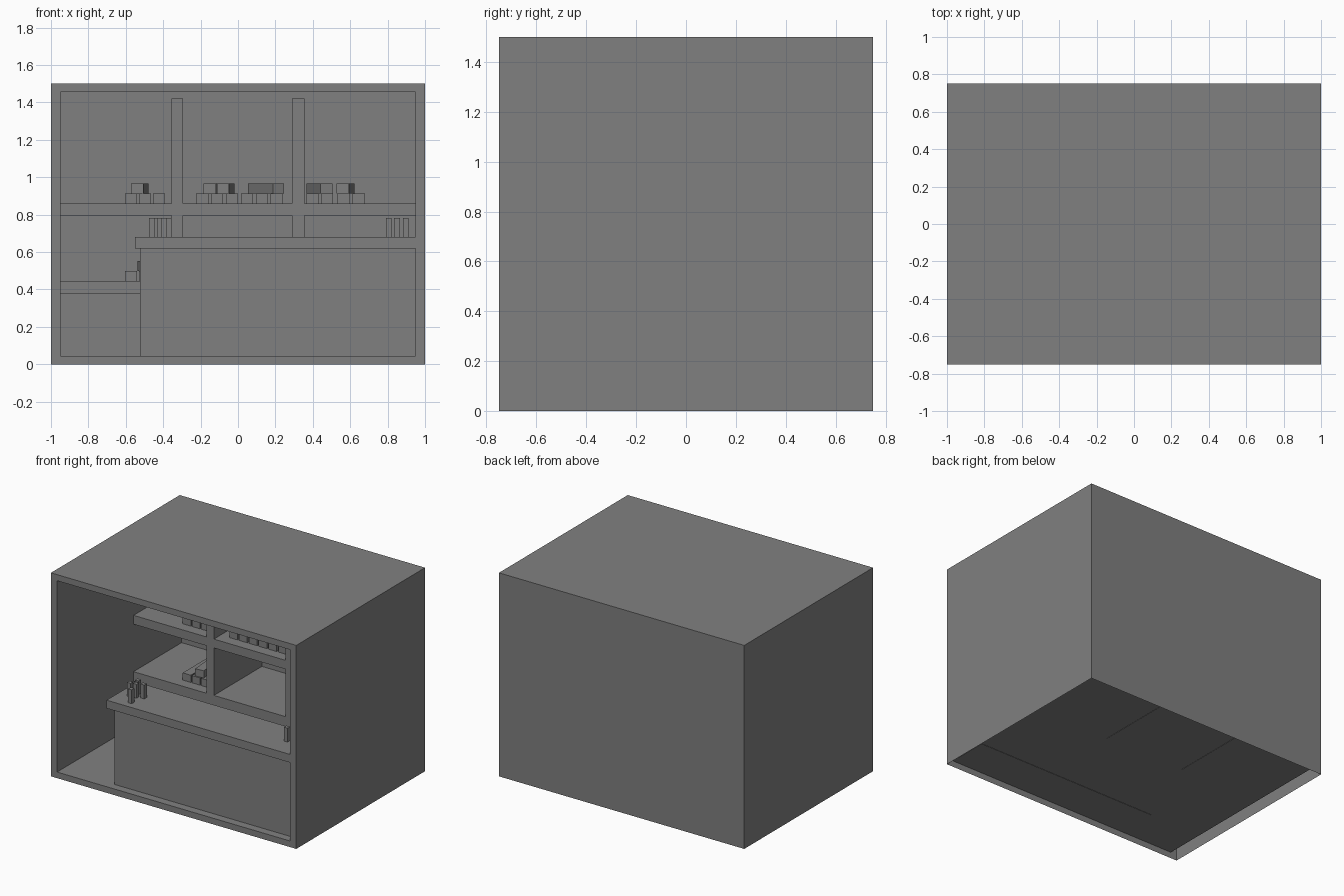
import bpy, bmesh, math
from mathutils import Matrix

if "Cube" in bpy.data.objects:
    bpy.data.objects.remove(bpy.data.objects["Cube"])

# One dark grey finish for everything
dark = bpy.data.materials.new("dark_grey")
dark.diffuse_color = (0.216, 0.216, 0.216, 1)
dark.use_nodes = True
dark.node_tree.nodes["Principled BSDF"].inputs["Base Color"].default_value = dark.diffuse_color


def finish(name, bm):
    mesh = bpy.data.meshes.new(name)
    bm.to_mesh(mesh)
    bm.free()
    mesh.materials.append(dark)
    obj = bpy.data.objects.new(name, mesh)
    bpy.context.collection.objects.link(obj)
    return obj


def box(name, x, y, z, angle=0):
    """Box from (min, max) ranges, turned about its own vertical axis."""
    bm = bmesh.new()
    bmesh.ops.create_cube(bm, size=1)
    size = [r[1] - r[0] for r in (x, y, z)]
    bmesh.ops.scale(bm, vec=size, verts=bm.verts)
    bmesh.ops.rotate(bm, matrix=Matrix.Rotation(math.radians(angle), 3, 'Z'), verts=bm.verts)
    bmesh.ops.translate(bm, vec=[(r[0] + r[1]) / 2 for r in (x, y, z)], verts=bm.verts)
    return finish(name, bm)


# Room shell: outer skin open underneath, front rim, inner lining open in front
def room():
    bm = bmesh.new()

    def rect(w, y, z0, z1):
        return [bm.verts.new(p) for p in ((-w, y, z0), (w, y, z0), (w, y, z1), (-w, y, z1))]

    rings = [rect(1, 0.75, 0, 1.5), rect(1, -0.75, 0, 1.5),
             rect(0.95, -0.75, 0.045, 1.455), rect(0.95, 0.70, 0.045, 1.455)]
    for k, (a, b) in enumerate(zip(rings, rings[1:])):
        for i in range(4):
            if k == 0 and i == 0:
                continue                      # no underside skin
            j = (i + 1) % 4
            bm.faces.new((a[i], a[j], b[j], b[i]))
    bm.faces.new(rings[0])
    bm.faces.new(rings[3])
    bmesh.ops.recalc_face_normals(bm, faces=bm.faces)
    finish("room_shell", bm)


room()
FOOT = 0.043    # standing parts are let slightly into the floor

# Bar counter
box("counter_body", (-0.525, 0.95), (-0.69, -0.45), (FOOT, 0.62))
box("counter_top", (-0.55, 0.95), (-0.745, -0.395), (0.62, 0.68))

# Back shelving: two upright dividers and two shelves in three bays
DEPTH = (0.14, 0.70)
for side, x in (("left", (-0.355, -0.295)), ("right", (0.29, 0.355))):
    box(f"divider_{side}", x, DEPTH, (FOOT, 1.42))
for level, z in (("lower", (0.375, 0.445)), ("upper", (0.795, 0.86))):
    for bay, x in enumerate(((-0.95, -0.355), (-0.295, 0.29), (0.355, 0.95))):
        box(f"{level}_shelf_{bay}", x, DEPTH, z)


# Stacked long blocks: a straight bottom row, turned blocks on top
def stack(name, z, bottoms, tops):
    w, length, h = 0.066, 0.33, 0.053
    for i, x in enumerate(bottoms):
        box(f"{name}_base_{i}", (x, x + w), (0.22, 0.22 + length), (z, z + h))
    for i, (cx, angle) in enumerate(tops):
        box(f"{name}_top_{i}", (cx - w / 2, cx + w / 2), (0.23, 0.23 + length),
            (z + h, z + 2 * h), angle)


left_bottoms = (-0.605, -0.53, -0.455)
stack("lower_left_stack", 0.445, left_bottoms, ((-0.49, 5),))
stack("upper_left_stack", 0.86, left_bottoms, ((-0.525, -5),))
stack("middle_stack", 0.86, [-0.225 + 0.08 * i for i in range(6)],
      ((-0.14, -4), (-0.066, -5), (0.15, 24)))
stack("right_stack", 0.86, (0.365, 0.443, 0.53, 0.612), ((0.435, 13), (0.575, -5)))

# Upright tumblers on the counter
tumblers = ((-0.46, -0.60), (-0.437, -0.54), (-0.418, -0.59), (-0.395, -0.68), (-0.37, -0.57),
            (0.805, -0.58), (0.85, -0.57), (0.897, -0.58))
for i, (x, y) in enumerate(tumblers):
    box(f"tumbler_{i}", (x - 0.015, x + 0.015), (y - 0.015, y + 0.015), (0.68, 0.782))
